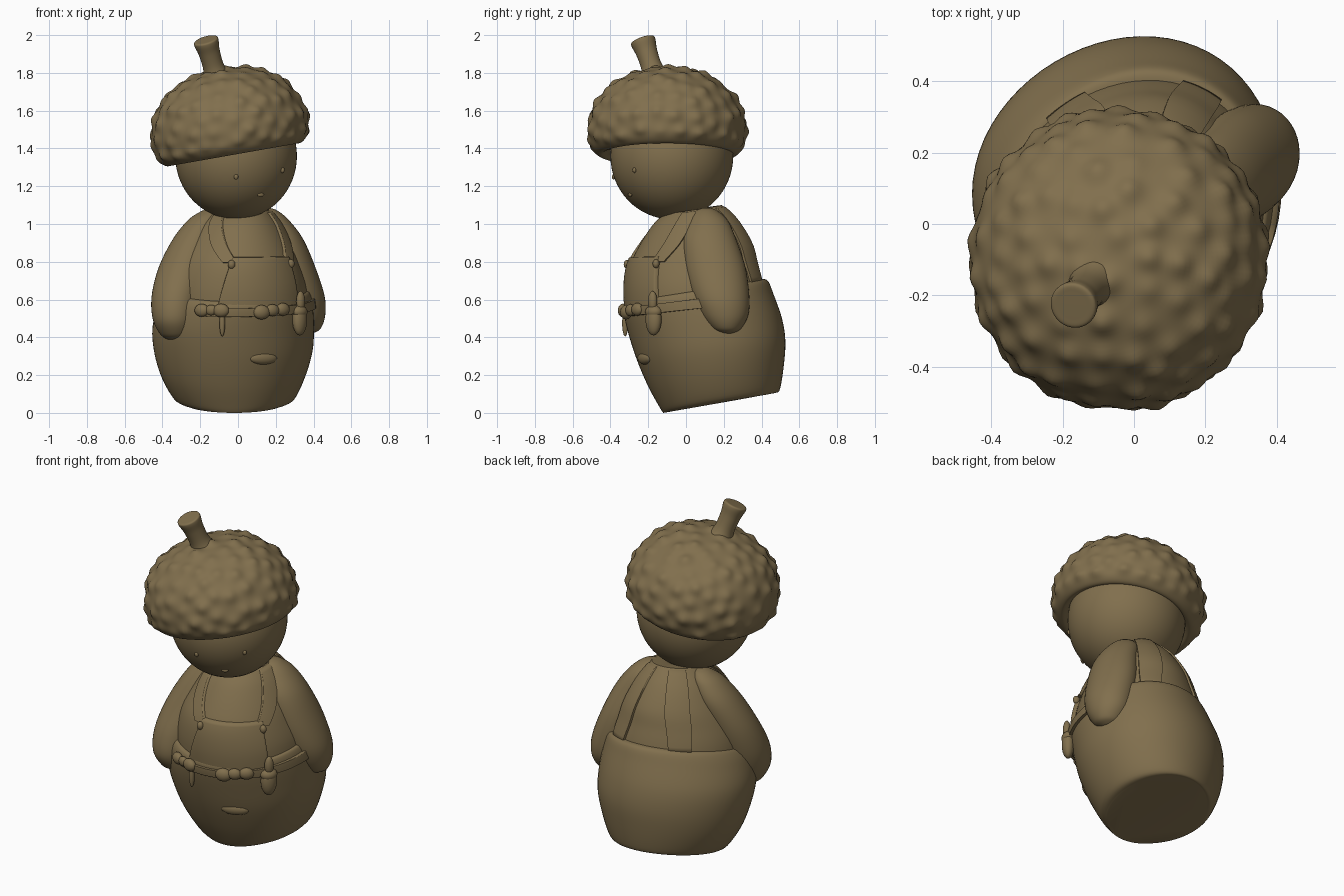
import bpy, bmesh, math, random
from mathutils import Vector, Matrix, kdtree

if "Cube" in bpy.data.objects:
    bpy.data.objects.remove(bpy.data.objects["Cube"])

random.seed(4)
brown = bpy.data.materials.new("warm_brown")
brown.diffuse_color = (0.22, 0.16, 0.075, 1)
brown.use_nodes = True
brown.node_tree.nodes["Principled BSDF"].inputs["Base Color"].default_value = brown.diffuse_color


def finish(name, bm, angle=45, matrix=None):
    bmesh.ops.recalc_face_normals(bm, faces=bm.faces)
    me = bpy.data.meshes.new(name)
    bm.to_mesh(me)
    bm.free()
    me.shade_smooth()
    me.set_sharp_from_angle(angle=math.radians(angle))
    me.materials.append(brown)
    ob = bpy.data.objects.new(name, me)
    if matrix:
        ob.matrix_world = matrix
    bpy.context.collection.objects.link(ob)
    return ob


# A ring is (centre x, front y, front z, back y, back z, half width, back skew)
def ring_at(rings, t):
    i = max(0, min(int(t), len(rings) - 2))
    f = t - i
    a, b, c, d = (rings[max(0, min(len(rings) - 1, i + k))] for k in (-1, 0, 1, 2))
    return [0.5 * (2 * q + (r - p) * f + (2 * p - 5 * q + 4 * r - s) * f * f
                   + (3 * q - p - 3 * r + s) * f ** 3) for p, q, r, s in zip(a, b, c, d)]


# Point on a lofted surface: angle 0 faces front, positive turns to +x
def point(rings, a, t, off=0.0):
    xc, yf, zf, yb, zb, hw, skew = ring_at(rings, t)
    ca = math.cos(a)
    back = (1 - ca) / 2
    dx = (hw + off) * math.sin(a)
    return Vector((xc + dx,
                   (yf + yb) / 2 - ((yb - yf) / 2 + off) * ca + skew * dx * back,
                   zf + (zb - zf) * back))


def loft_bm(rings, seg=64, steps=6):
    bm = bmesh.new()
    n = (len(rings) - 1) * steps
    rows = [[bm.verts.new(point(rings, 2 * math.pi * k / seg, j / steps))
             for k in range(seg)] for j in range(n + 1)]
    for lo, hi in zip(rows, rows[1:]):
        for k in range(seg):
            bm.faces.new((lo[k], lo[(k + 1) % seg], hi[(k + 1) % seg], hi[k]))
    bm.faces.new(rows[0])
    bm.faces.new(rows[-1])
    return bm


def round_rings(profile):
    return [(0, -r, z, r, z, r, 0) for r, z in profile]


# Raised cloth panel that follows a lofted surface
def patch(name, rings, t0, span0, t1, span1, off):
    def steps(n):
        return [0, 0.02] + [k / n for k in range(1, n)] + [0.98, 1]
    us, vs = steps(24), steps(12)
    bm = bmesh.new()
    grid = []
    for v in vs:
        l = span0[0] + (span1[0] - span0[0]) * v
        r = span0[1] + (span1[1] - span0[1]) * v
        grid.append([bm.verts.new(point(rings, l + (r - l) * u, t0 + (t1 - t0) * v,
                     -0.01 if u in (0, 1) or v in (0, 1) else off)) for u in us])
    for lo, hi in zip(grid, grid[1:]):
        for k in range(len(us) - 1):
            bm.faces.new((lo[k], lo[k + 1], hi[k + 1], hi[k]))
    return finish(name, bm, 80)


def blob(name, loc, size, rot_z=0.0, seg=24):
    bm = bmesh.new()
    bmesh.ops.create_uvsphere(bm, u_segments=seg, v_segments=seg // 2, radius=1)
    m = Matrix.Translation(loc) @ Matrix.Rotation(rot_z, 4, 'Z') @ Matrix.Diagonal((*size, 1))
    return finish(name, bm, 180, m)


# Trousers: rounded pot shape on a slanted base, with a proud rim at the back
SKEW = .12
trousers = [(-.02, -.12, 0, .475, .11, .27, SKEW), (-.02, -.14, .03, .495, .125, .32, SKEW),
            (-.025, -.20, .14, .515, .25, .382, SKEW), (-.025, -.26, .28, .523, .38, .42, SKEW),
            (-.025, -.305, .42, .505, .50, .427, SKEW), (-.01, -.33, .53, .46, .63, .405, SKEW),
            (0, -.325, .58, .43, .70, .38, SKEW), (0, -.295, .59, .39, .71, .355, SKEW)]
finish("trousers", loft_bm(trousers))

# Upper body
torso = [(0, -.30, .50, .42, .60, .375, SKEW), (0, -.31, .65, .40, .71, .36, SKEW),
         (0, -.295, .78, .375, .80, .325, SKEW), (.005, -.25, .88, .345, .90, .28, SKEW),
         (.01, -.18, .99, .27, 1.02, .21, SKEW), (.02, -.12, 1.05, .19, 1.10, .14, SKEW)]
finish("upper_body", loft_bm(torso))

# Bib with two front straps, buttons, and two wide back straps
patch("bib", torso, 0.3, (-.32, .98), 2.45, (-.1, .98), .022)
patch("front_strap_left", torso, 2.1, (-.24, .0), 4.9, (-1.1, -.65), .016)
patch("front_strap_right", torso, 2.1, (.84, 1.06), 4.9, (1.2, 1.65), .016)
for side, a in (("left", -.1), ("right", .95)):
    blob("strap_button_" + side, point(torso, a, 2.05, .02), (.02, .018, .024))
for side, s in (("left", -1), ("right", 1)):
    c = math.pi + s * .55
    patch("back_strap_" + side, torso, 0.8, (c - .17, c + .17), 4.9, (c - .3, c + .3), .012)


# Arms: soft sleeves ending in rounded mitts, (x, y, z, x radius, y radius)
def arm(name, rows):
    finish(name, loft_bm([(x, y - ry, z, y + ry, z, rx, 0) for x, y, z, rx, ry in rows], 40), 80)


arm("arm_right", [(.15, .11, 1.085, .02, .02), (.16, .11, 1.07, .05, .055),
                  (.185, .12, 1.02, .085, .10), (.235, .125, .92, .11, .14),
                  (.285, .155, .77, .125, .16), (.33, .185, .62, .128, .15),
                  (.35, .205, .52, .112, .125), (.36, .215, .45, .08, .08),
                  (.36, .22, .425, .045, .042), (.36, .22, .418, .015, .015)])
arm("arm_left", [(-.14, .05, 1.08, .02, .02), (-.15, .05, 1.065, .05, .055),
                 (-.18, .04, 1.02, .085, .095), (-.23, .015, .92, .115, .13),
                 (-.285, -.035, .77, .135, .145), (-.325, -.09, .62, .132, .15),
                 (-.335, -.12, .50, .117, .135), (-.33, -.12, .42, .085, .095),
                 (-.33, -.12, .39, .045, .05), (-.33, -.12, .383, .015, .02)])

# Tool belt with lumpy knots
patch("belt", trousers, 4.75, (-.52, 1.75), 5.35, (-.52, 1.75), .016)
for i, (a, t, r) in enumerate([(-.46, 5.1, .034), (-.33, 5.15, .028), (-.2, 5.15, .036),
                               (.33, 5.0, .038), (.48, 5.1, .032), (.64, 5.1, .034)]):
    blob("belt_knot_%d" % (i + 1), point(trousers, a, t, .010), (r * 1.2, r * .75, r), a)

# Pouch holding a tool, and a small hanging tool
p = point(trousers, .93, 5, .015)
blob("pouch", (p.x, p.y, .495), (.046, .035, .085), .93)
blob("pouch_flap", (p.x, p.y, .535), (.048, .037, .035), .93)
blob("pouch_tool", (p.x + .005, p.y - .005, .59), (.026, .022, .055), .93)
p = point(trousers, -.16, 4.6, .004)
blob("hanging_tool", (p.x, p.y, .475), (.015, .016, .07))

# Small pocket fold on the trousers
p = point(trousers, .4, 3.05, -.016)
blob("pocket_fold", p, (.08, .028, .035), .4)

# Head with tiny eyes and mouth
head_c = Vector((-.01, -.075, 1.36))
blob("head", head_c, (.322, .325, .335), 0, 64)


def on_head(x, z):
    dx, dz = (x - head_c.x) / .322, (z - head_c.z) / .335
    return (x, head_c.y - .325 * math.sqrt(1 - dx * dx - dz * dz), z)


for name, x, z in (("eye_left", -.01, 1.25), ("eye_right", .235, 1.285)):
    blob(name, on_head(x, z), (.012, .010, .015), 0, 12)
blob("mouth", on_head(.12, 1.155), (.02, .008, .012), .45, 12)

# Acorn cap: tilted dome covered in scattered shallow bumps
cap_bm = loft_bm(round_rings([(.25, -.07), (.315, -.115), (.355, -.135), (.395, -.105),
                              (.415, -.04), (.416, .02), (.396, .10), (.347, .185),
                              (.272, .25), (.175, .298), (.09, .318), (.01, .325)]), 144, 8)
bmesh.ops.recalc_face_normals(cap_bm, faces=cap_bm.faces)
cap_bm.normal_update()
cands = [v.co.copy() for v in cap_bm.verts if v.co.z > -.10 and v.co.xy.length > .02]
random.shuffle(cands)
seeds = []
for c in cands:
    if all((c - s).length > .084 for s in seeds):
        seeds.append(c)
tree = kdtree.KDTree(len(seeds))
for i, s in enumerate(seeds):
    tree.insert(s, i)
tree.balance()
heights = [random.uniform(.010, .024) for s in seeds]
moves = []
for v in cap_bm.verts:
    h = sum(heights[i] * math.exp(-(d / .036) ** 2) for _, i, d in tree.find_range(v.co, .12))
    fade = min(1, max(0, (v.co.z + .13) / .05))
    moves.append((v, v.normal * (h - .003) * fade))
for v, m in moves:
    v.co += m
finish("acorn_cap", cap_bm, 80, Matrix.Translation((-.045, -.10, 1.50))
       @ Matrix.Rotation(math.radians(-10), 4, 'Y'))

# Stem leaning forward and to the side, flared at both ends
lean = Vector((-.26, -.30, .9)).to_track_quat('Z', 'Y').to_matrix().to_4x4()
finish("cap_stem", loft_bm(round_rings([(.12, -.05), (.075, .005), (.056, .06), (.057, .14),
                                        (.066, .195), (.062, .212), (.04, .214)]), 32),
       50, Matrix.Translation((-.115, -.165, 1.78)) @ lean)
